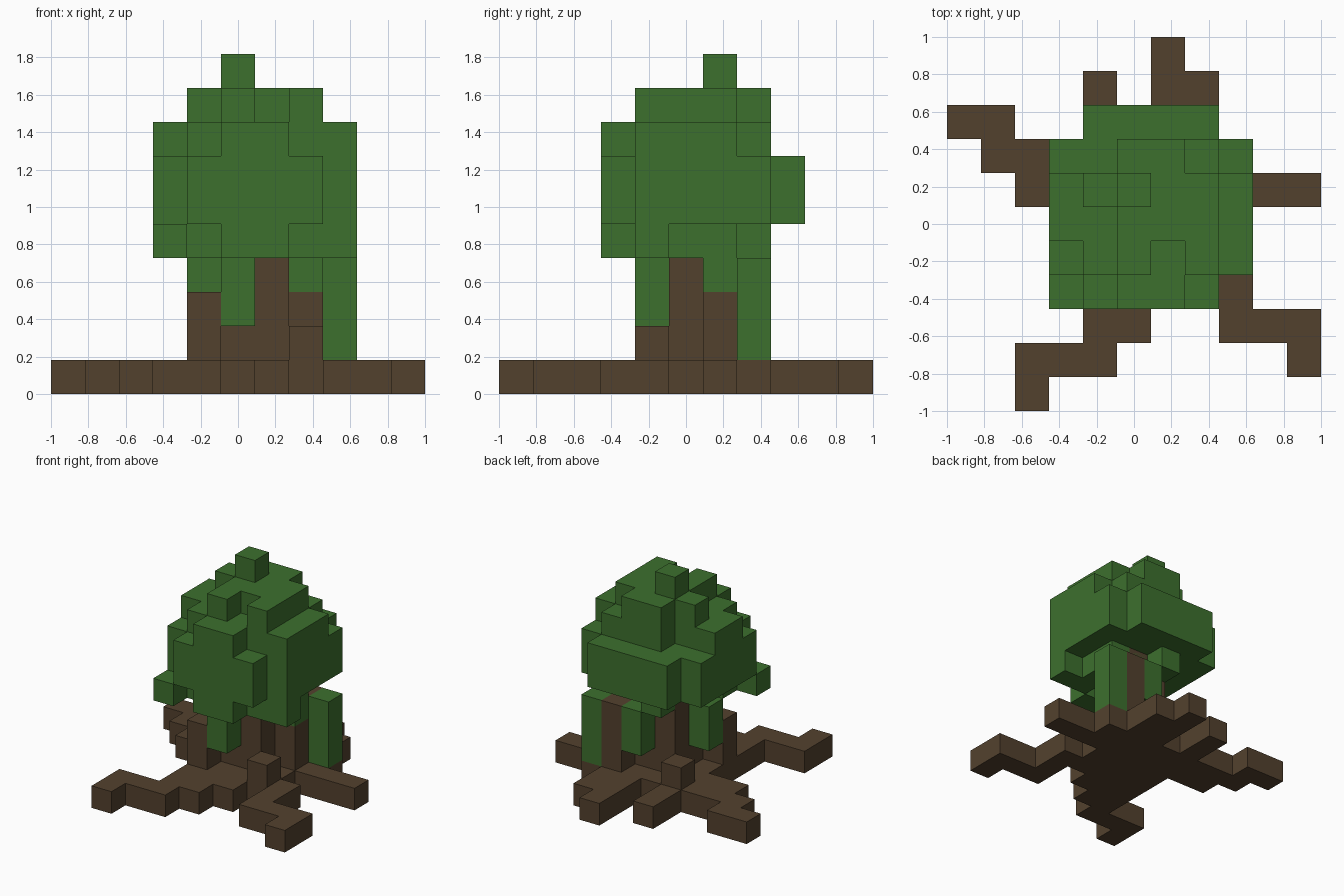
import bpy
import bmesh
from mathutils import Vector

cube = bpy.data.objects.get("Cube")
if cube:
    bpy.data.objects.remove(cube, do_unlink=True)

GRID = 11
SIZE = 2 / GRID


def make_material(name, rgb):
    mat = bpy.data.materials.new(name)
    mat.use_nodes = True
    color = (*rgb, 1)
    mat.diffuse_color = color
    mat.node_tree.nodes["Principled BSDF"].inputs["Base Color"].default_value = color
    return mat


leaf_green = make_material("leaf green", (0.046, 0.162, 0.027))
bark_brown = make_material("bark brown", (0.086, 0.053, 0.027))


def plan_cells(rows, z):
    """Cells marked # on a plan whose first row is the back."""
    return {(x, len(rows) - 1 - i, z)
            for i, row in enumerate(rows)
            for x, mark in enumerate(row) if mark == "#"}


def column(x, y, bottom, top):
    return {(x, y, z) for z in range(bottom, top + 1)}


# Spreading roots, one block thick
roots = plan_cells([
    "......#....",
    "....#.##...",
    "##..#.##...",
    ".########..",
    "..#########",
    "....####...",
    "....#####..",
    "....###.#..",
    "....##..###",
    "..###.....#",
    "..#........",
], 0)

# Trunk core with buttresses and root knuckles
trunk = set()
for x in (5, 6):
    for y in (5, 6):
        trunk |= column(x, y, 1, 4)
trunk |= column(4, 4, 1, 2) | column(7, 6, 1, 2) | column(7, 7, 1, 3)
trunk |= column(7, 4, 1, 1) | column(4, 7, 1, 1)

# Rounded crown: top level of each column, back row first
crown_tops = [
    ".7777.",
    "779987",
    "899998",
    "889998",
    "789898",
    ".7887.",
]
canopy = {(5, 6, 9)}
for i, row in enumerate(crown_tops):
    for j, top in enumerate(row):
        if top != ".":
            canopy |= column(j + 3, 8 - i, 5, int(top) - 1)

# Ragged lower edge of the crown
canopy |= plan_cells([
    ".....#.....",
    ".....###...",
    ".......#...",
    "....#..##..",
    "...#.##....",
    "", "", "",
], 4)

# Hanging foliage
hanging = column(5, 4, 2, 3) | column(4, 5, 2, 3) | column(6, 7, 2, 3)
hanging |= column(8, 7, 1, 3) | column(7, 6, 3, 3)

solid = roots | trunk | canopy | hanging


def build(name, cells, mat):
    """Skin the outer sides of a set of blocks and merge flat areas."""
    bm = bmesh.new()
    for cell in sorted(cells):
        center = Vector(cell) + Vector((0.5, 0.5, 0.5))
        for axis in range(3):
            for sign in (-1, 1):
                normal = Vector((0, 0, 0))
                normal[axis] = sign
                if tuple(int(c + n) for c, n in zip(cell, normal)) in solid:
                    continue
                u = Vector((0, 0, 0))
                u[(axis + 1) % 3] = 0.5
                v = normal.cross(u)
                mid = center + normal * 0.5
                corners = (mid - u - v, mid + u - v, mid + u + v, mid - u + v)
                bm.faces.new([bm.verts.new(((p.x - GRID / 2) * SIZE,
                                            (p.y - GRID / 2) * SIZE,
                                            p.z * SIZE)) for p in corners])
    bmesh.ops.remove_doubles(bm, verts=bm.verts, dist=SIZE / 100)
    bmesh.ops.dissolve_limit(bm, angle_limit=0.01, verts=bm.verts, edges=bm.edges)
    mesh = bpy.data.meshes.new(name)
    bm.to_mesh(mesh)
    bm.free()
    mesh.materials.append(mat)
    obj = bpy.data.objects.new(name, mesh)
    bpy.context.collection.objects.link(obj)


build("roots", roots, bark_brown)
build("trunk", trunk, bark_brown)
build("canopy", canopy, leaf_green)
build("hanging_foliage", hanging, leaf_green)
